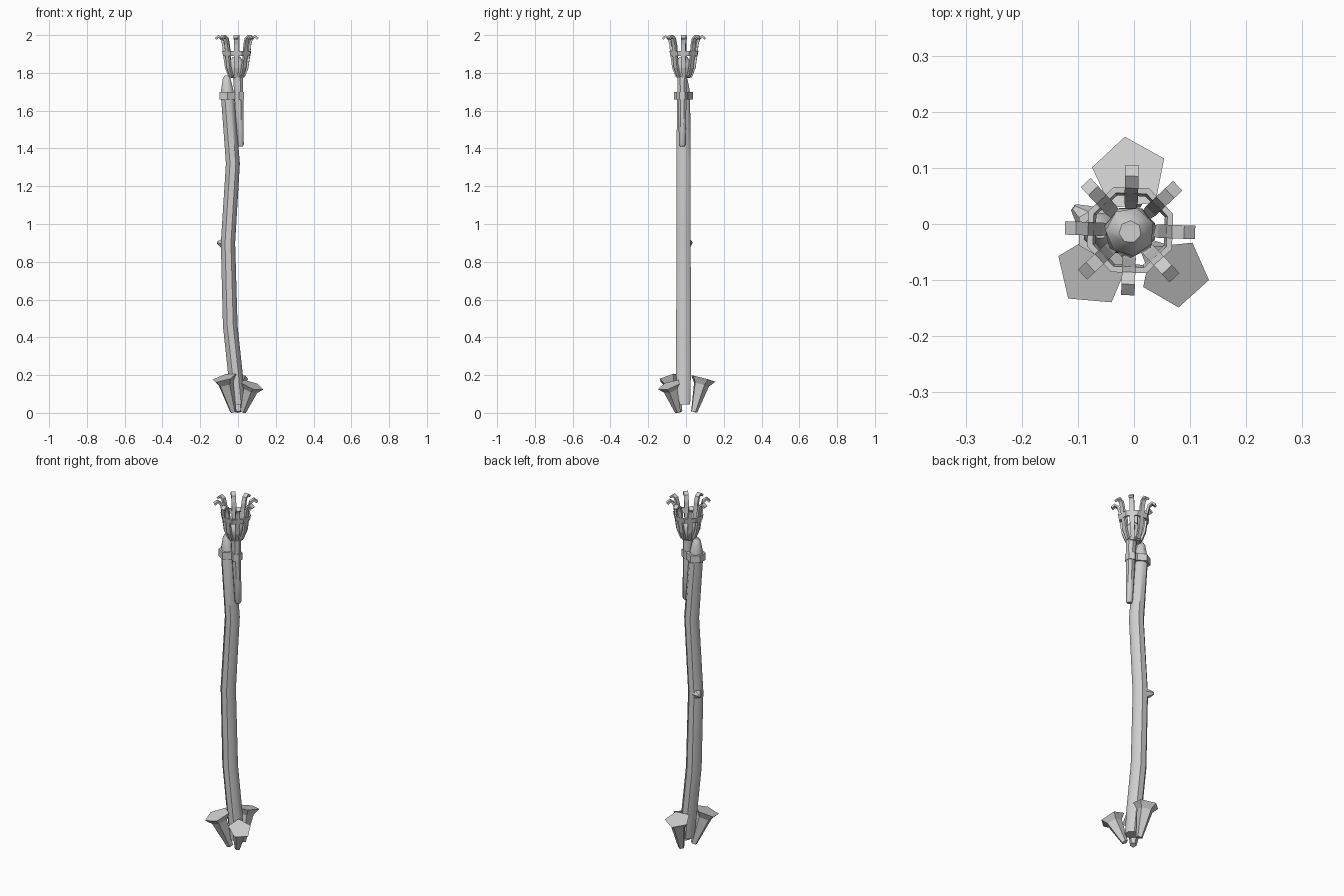
import bpy, bmesh
from math import sin, cos, pi, radians
from mathutils import Vector

if "Cube" in bpy.data.objects:
    bpy.data.objects.remove(bpy.data.objects["Cube"])

grey = bpy.data.materials.new("plain grey")
grey.use_nodes = True
grey.diffuse_color = (0.62, 0.62, 0.62, 1)
grey.node_tree.nodes["Principled BSDF"].inputs["Base Color"].default_value = grey.diffuse_color


def ring(centre, r, n, phase=0.0, axis=(0, 0, 1)):
    """Polygon ring seen round from above, tilted to lie across the axis."""
    c, pts = Vector(centre), []
    for i in range(n):
        a = phase + 2 * pi * i / n
        x, y = r * cos(a), r * sin(a)
        pts.append(c + Vector((x, y, -(x * axis[0] + y * axis[1]) / axis[2])))
    return pts


def add_loft(bm, rings, closed=False):
    loops = [[bm.verts.new(p) for p in r] for r in rings]
    pairs = list(zip(loops, loops[1:]))
    if closed:
        pairs.append((loops[-1], loops[0]))
    else:
        bm.faces.new(loops[0][::-1])
        bm.faces.new(loops[-1])
    n = len(loops[0])
    for a, b in pairs:
        for i in range(n):
            j = (i + 1) % n
            bm.faces.new((a[i], a[j], b[j], b[i]))


def finish(name, bm, smooth=None):
    bmesh.ops.recalc_face_normals(bm, faces=bm.faces)
    me = bpy.data.meshes.new(name)
    bm.to_mesh(me)
    bm.free()
    me.materials.append(grey)
    ob = bpy.data.objects.new(name, me)
    bpy.context.collection.objects.link(ob)
    if smooth:
        me.shade_smooth()
        me.set_sharp_from_angle(angle=radians(smooth))
    return ob


def loft(name, rings, smooth=None, closed=False):
    bm = bmesh.new()
    add_loft(bm, rings, closed)
    return finish(name, bm, smooth)


# Bent wooden pole with a blunt tapered tip
pole = [(0.045, 0.002, 0.038), (0.2, -0.013, 0.042), (0.46, -0.041, 0.042),
        (0.9, -0.053, 0.041), (1.32, -0.027, 0.040), (1.66, -0.054, 0.038),
        (1.71, -0.057, 0.035), (1.77, -0.060, 0.022), (1.785, -0.060, 0.013)]
loft("pole", [ring((x, -0.013, z), r, 8, pi / 8) for z, x, r in pole], 45)

# Small branch stub on the pole
out = Vector((-0.77, 0.6, 0.12)).normalized()
side = out.cross((0, 0, 1)).normalized()
up = side.cross(out)
stub = []
for d, r in ((0.025, 0.03), (0.05, 0.019), (0.07, 0.007)):
    c = Vector((-0.053, -0.013, 0.893)) + out * d
    stub.append([c + side * r * cos(i * pi / 3) + up * r * sin(i * pi / 3) for i in range(6)])
loft("branch_stub", stub, 45)

# Three flared stakes around the foot: foot, head centre, head radius, turn
stakes = [((0.0, 0.042), (-0.008, 0.088, 0.183), 0.068, 97),
          ((-0.025, -0.036), (-0.074, -0.083, 0.186), 0.066, 157),
          ((0.026, -0.042), (0.073, -0.087, 0.147), 0.062, -12)]
for name, (foot, head, r, turn) in zip(("back", "right", "left"), stakes):
    a, b = Vector((*foot, 0.005)), Vector(head)
    axis = b - a
    loft(name + "_stake", [ring(a.lerp(b, t), r * k, 5, radians(turn), axis)
                           for t, k in ((0, 0.25), (0.82, 0.62), (1, 1))])

# Torch handle tied to the pole
handle = [(1.41, 0.014, 0.012), (1.42, 0.014, 0.018), (1.6, 0.007, 0.023), (1.79, 0.0, 0.029)]
loft("torch_handle", [ring((x, -0.02, z), r, 8, pi / 8) for z, x, r in handle], 45)

# Bindings around pole and handle
for name, x, y, r in (("pole_binding", -0.055, -0.013, 0.05), ("handle_binding", 0.004, -0.02, 0.031)):
    loft(name, [ring((x, y, z), r, 6, pi / 6) for z in (1.66, 1.7)])

# Basket: floor, rim and bars share one centre and turn
cx, cy, turn = -0.007, -0.011, radians(-2)


def band(name, z0, z1, inner, outer, grow):
    rows = ((z0, inner), (z0, outer), (z1, outer + grow), (z1, inner + grow))
    loft(name, [ring((cx, cy, z), r, 8, turn + pi / 8) for z, r in rows], closed=True)


band("basket_rim", 1.89, 1.917, 0.066, 0.077, 0.005)
loft("basket_floor", [ring((cx, cy, z), r, 8, turn + pi / 8)
                      for z, r in ((1.772, 0.034), (1.785, 0.042))])

# Eight bars curling outwards at the top
path = [Vector(p) for p in ((0.036, 1.777), (0.056, 1.828), (0.066, 1.9), (0.071, 1.95),
                            (0.08, 1.982), (0.096, 1.994), (0.112, 1.98))]
bm = bmesh.new()
for k in range(8):
    a = turn + k * pi / 4
    radial, across = Vector((cos(a), sin(a), 0)), Vector((-sin(a), cos(a), 0))
    rows = []
    for i, p in enumerate(path):
        d = (path[min(i + 1, len(path) - 1)] - path[max(i - 1, 0)]).normalized()
        n = Vector((d.y, -d.x)) * 0.006
        w = 0.008 if i == 0 else 0.012
        row = []
        for s, t in ((1, 1), (1, -1), (-1, -1), (-1, 1)):
            q = p + n * s
            row.append(Vector((cx, cy, q.y)) + radial * q.x + across * w * t)
        rows.append(row)
    add_loft(bm, rows)
finish("basket_bars", bm)

# Rough fuel lump inside the basket
lump = [(1.78, 0.032), (1.825, 0.047), (1.855, 0.044), (1.885, 0.02)]
loft("fuel_lump", [ring((cx, cy - 0.003, z), r, 7, i * 0.2) for i, (z, r) in enumerate(lump)], 50)
